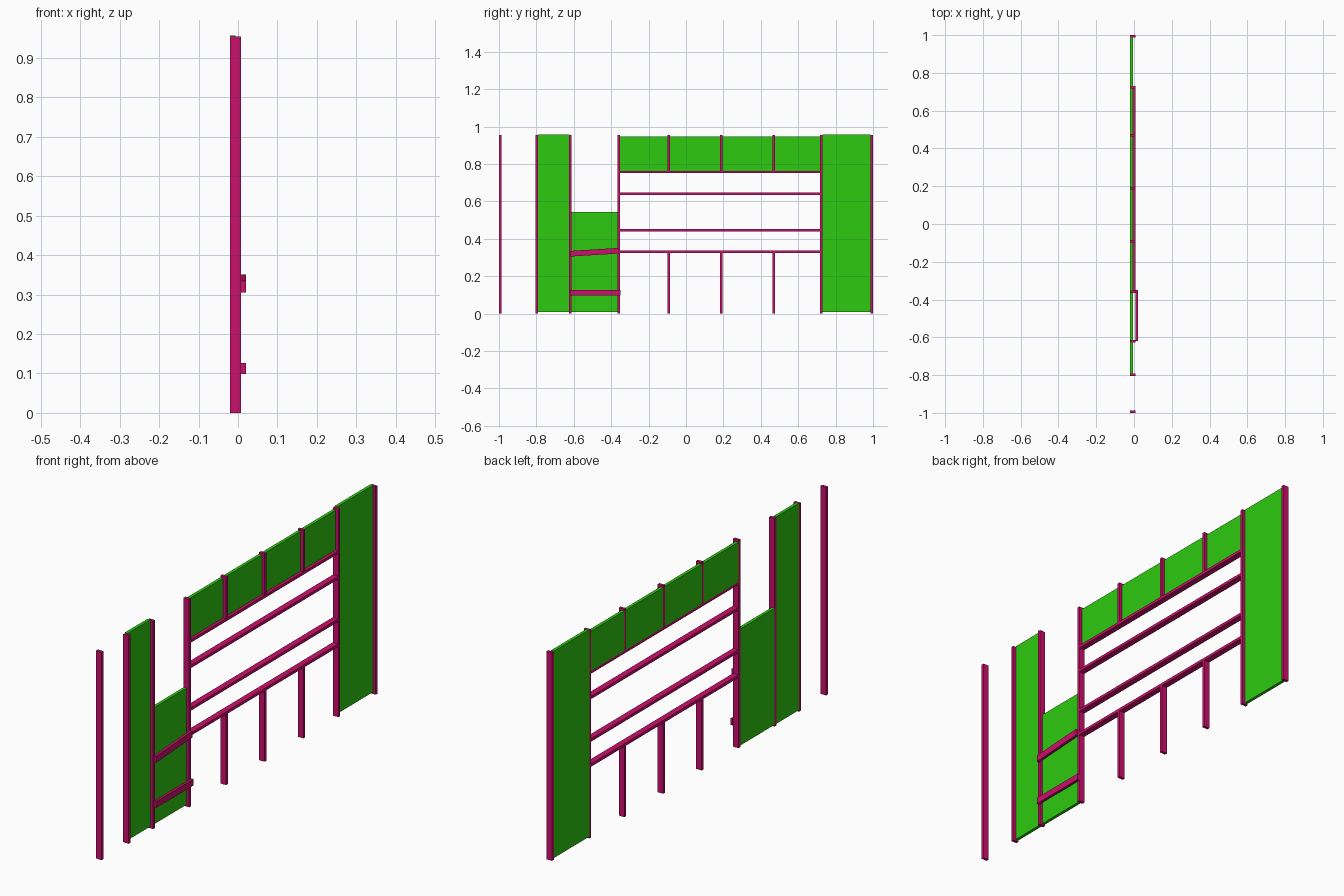
import bpy
import bmesh

cube = bpy.data.objects.get("Cube")
if cube:
    bpy.data.objects.remove(cube, do_unlink=True)


def make_material(name, color):
    mat = bpy.data.materials.new(name)
    mat.use_nodes = True
    mat.diffuse_color = color
    mat.node_tree.nodes["Principled BSDF"].inputs["Base Color"].default_value = color
    return mat


magenta = make_material("magenta_frame", (0.59, 0.005, 0.15, 1))
green = make_material("green_board", (0.027, 0.59, 0.005, 1))

T = 0.013                   # face width of the framing timbers
DEPTH = (-0.02, 0.008)      # front-to-back extent of the frame
BOARD = (-0.0203, -0.006)   # boards sit flush with the back of the frame
LEDGER = (0.008, 0.02)      # ledgers are fixed on the face of the posts


def box(name, xs, ys, zs, mat, rise=0):
    """Box between limits; rise lifts its +y end to make it slope."""
    mesh = bpy.data.meshes.new(name)
    bm = bmesh.new()
    bmesh.ops.create_cube(bm, size=1)
    for v in bm.verts:
        far_end = v.co.y > 0
        v.co = [lim[1] if c > 0 else lim[0] for c, lim in zip(v.co, (xs, ys, zs))]
        if far_end:
            v.co.z += rise
    bm.to_mesh(mesh)
    bm.free()
    mesh.materials.append(mat)
    obj = bpy.data.objects.new(name, mesh)
    bpy.context.collection.objects.link(obj)
    return obj


def upright(name, y, bottom, top):
    box(name, DEPTH, (y - T / 2, y + T / 2), (bottom, top), magenta)


# Full-height posts
posts = [-0.9935, -0.797, -0.62, -0.359, 0.723, 0.9935]
for i, y in enumerate(posts):
    upright(f"post_{i + 1}", y, 0, 0.954)

# Long rails across the main bay
for i, z in enumerate([0.33, 0.445, 0.64, 0.757]):
    box(f"rail_{i + 1}", DEPTH, (posts[3] + T / 2, posts[4] - T / 2),
        (z - T / 2, z + T / 2), magenta)

# Short studs below the lowest rail and above the highest one
studs = [-0.092, 0.188, 0.469]
for i, y in enumerate(studs):
    upright(f"lower_stud_{i + 1}", y, 0, 0.324)
    upright(f"upper_stud_{i + 1}", y, 0.763, 0.954)


# Boards fitted between neighbouring uprights
def board(name, y0, y1, bottom, top):
    box(name, BOARD, (y0 + T / 2, y1 - T / 2), (bottom, top), green)


board("narrow_tall_board", posts[1], posts[2], 0.008, 0.957)
board("low_board", posts[2], posts[3], 0.008, 0.543)
board("wide_tall_board", posts[4], posts[5], 0.008, 0.957)
edges = [posts[3], *studs, posts[4]]
for i, (y0, y1) in enumerate(zip(edges, edges[1:])):
    board(f"top_board_{i + 1}", y0, y1, 0.763, 0.946)

# Ledgers on the face of the low bay, the upper one sloping
box("lower_ledger", LEDGER, (-0.62, -0.35), (0.098, 0.127), magenta)
box("upper_ledger", LEDGER, (-0.62, -0.36), (0.305, 0.335), magenta, rise=0.016)
